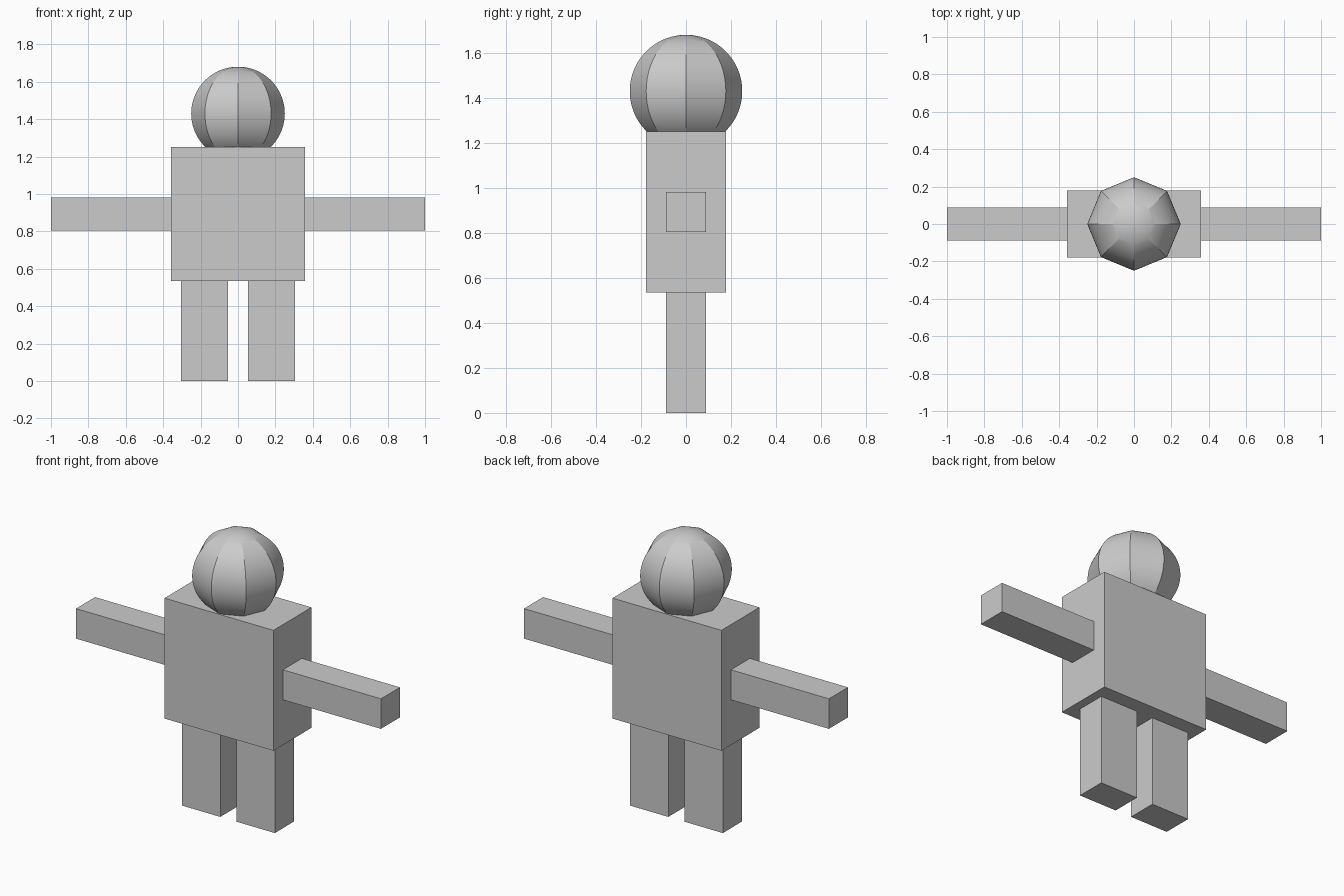
import bpy
import math

if "Cube" in bpy.data.objects:
    bpy.data.objects.remove(bpy.data.objects["Cube"])

grey = bpy.data.materials.new("light_grey")
grey.diffuse_color = (0.6, 0.6, 0.6, 1.0)
grey.use_nodes = True
grey.node_tree.nodes["Principled BSDF"].inputs["Base Color"].default_value = grey.diffuse_color


def box(name, x, y, z):
    """Box spanning the given (min, max) ranges."""
    spans = (x, y, z)
    bpy.ops.mesh.primitive_cube_add(size=1, location=[(a + b) / 2 for a, b in spans])
    ob = bpy.context.object
    ob.name = name
    ob.scale = [b - a for a, b in spans]
    bpy.ops.object.transform_apply(location=False, rotation=False, scale=True)
    ob.data.materials.append(grey)


# Torso
box("torso", (-0.357, 0.357), (-0.178, 0.178), (0.536, 1.25))

# Arms and legs, one on each side
for side, label in ((-1, "right"), (1, "left")):
    box(label + "_arm", sorted((side * 0.357, side * 1.0)), (-0.089, 0.089), (0.804, 0.982))
    box(label + "_leg", sorted((side * 0.054, side * 0.304)), (-0.089, 0.089), (0.0, 0.536))

# Head: eight flat gores with many fine rings, sunk slightly into the torso
bpy.ops.mesh.primitive_uv_sphere_add(segments=8, ring_count=64, radius=0.25, location=(0, 0, 1.43))
head = bpy.context.object
head.name = "head"
head.data.materials.append(grey)
bpy.ops.object.shade_smooth_by_angle(angle=math.radians(20))
